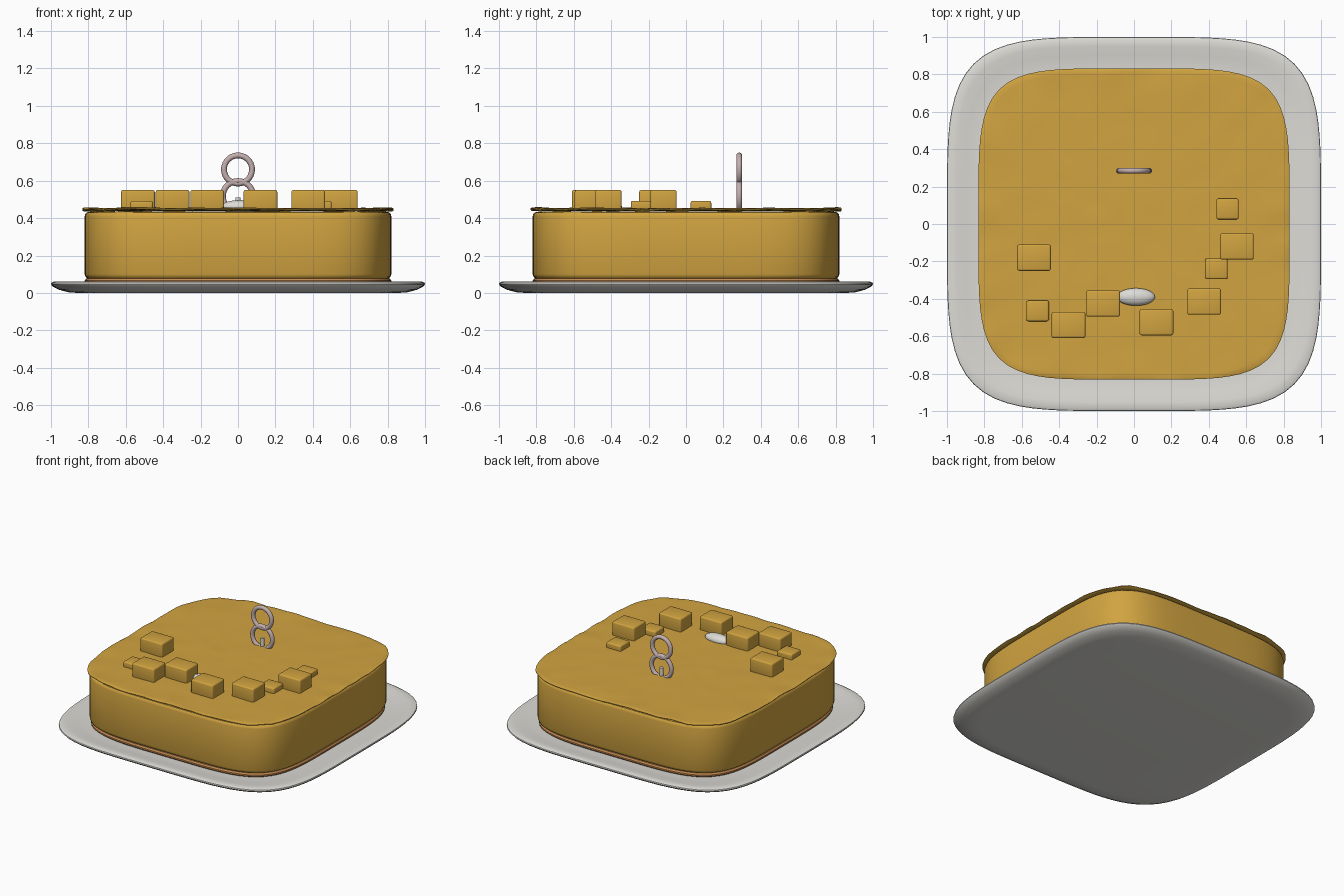
import bpy, bmesh, math
from mathutils import noise, Vector

if "Cube" in bpy.data.objects:
    bpy.data.objects.remove(bpy.data.objects["Cube"])

SIDES = 112


def material(name, color):
    m = bpy.data.materials.new(name)
    m.diffuse_color = (*color, 1)
    m.use_nodes = True
    m.node_tree.nodes["Principled BSDF"].inputs["Base Color"].default_value = m.diffuse_color
    return m


GOLD = material("golden frosting", (0.64, 0.37, 0.052))
CRUST = material("brown crust", (0.56, 0.26, 0.085))
WHITE = material("off white", (0.72, 0.71, 0.67))
PINK = material("pinkish grey", (0.55, 0.43, 0.42))


def finish(obj, name, mat, angle=35):
    obj.name = name
    obj.data.materials.clear()
    obj.data.materials.append(mat)
    bpy.ops.object.select_all(action='DESELECT')
    obj.select_set(True)
    bpy.context.view_layer.objects.active = obj
    bpy.ops.object.shade_smooth_by_angle(angle=math.radians(angle))
    return obj


def rounded_loft(name, profile, mat, power=4.5, wave=None):
    """Sweep a (half width, height) profile around a rounded square."""
    bm = bmesh.new()
    rings = []
    for r, z in profile:
        ring = []
        for i in range(SIDES):
            a = 2 * math.pi * i / SIDES
            c, s = math.cos(a), math.sin(a)
            k = r * (abs(c) ** power + abs(s) ** power) ** (-1 / power)
            dz = wave(k * c, k * s, r) if wave else 0
            ring.append(bm.verts.new((k * c, k * s, z + dz)))
        rings.append(ring)
    for lo, hi in zip(rings, rings[1:]):
        for i in range(SIDES):
            j = (i + 1) % SIDES
            bm.faces.new((lo[i], lo[j], hi[j], hi[i]))
    bm.faces.new(rings[0][::-1])
    bm.faces.new(rings[-1])
    bmesh.ops.recalc_face_normals(bm, faces=bm.faces)
    mesh = bpy.data.meshes.new(name)
    bm.to_mesh(mesh)
    bm.free()
    obj = bpy.data.objects.new(name, mesh)
    bpy.context.collection.objects.link(obj)
    return finish(obj, name, mat)


# Plate with a slightly raised rim
rounded_loft("plate", [(0.86, 0.0), (0.91, 0.004), (0.96, 0.018), (0.99, 0.034),
                       (1.0, 0.046), (0.998, 0.054), (0.985, 0.06), (0.95, 0.059),
                       (0.90, 0.051), (0.85, 0.045), (0.70, 0.043)], WHITE)

# Crust layer and cake body
rounded_loft("crust", [(0.79, 0.04), (0.81, 0.046), (0.82, 0.056),
                       (0.82, 0.066), (0.812, 0.076), (0.79, 0.08)], CRUST)
rounded_loft("cake_body", [(0.78, 0.07), (0.804, 0.076), (0.815, 0.085), (0.82, 0.1),
                           (0.82, 0.41), (0.817, 0.422), (0.81, 0.43), (0.78, 0.436)],
             GOLD, 4.8)


# Thin frosting sheet with a rippled, overhanging edge
def ripple(x, y, r):
    amp = 0.003 + 0.008 * max(0, (r - 0.72) / 0.11)
    return amp * noise.noise(Vector((x * 8, y * 8, 0.3)))


rounded_loft("frosting_sheet",
             [(0.70, 0.438), (0.80, 0.439), (0.825, 0.441), (0.832, 0.445), (0.832, 0.449),
              (0.822, 0.453)] + [(0.8 - 0.05 * i, 0.453) for i in range(16)] + [(0.01, 0.453)],
             GOLD, 4.8, ripple)


# Cake cubes scattered along the front
def cube(name, x, y, size, top):
    bpy.ops.mesh.primitive_cube_add(size=1, location=(x, y, (top + 0.44) / 2))
    obj = bpy.context.object
    obj.scale = (*size, top - 0.44)
    bpy.ops.object.transform_apply(location=False, scale=True)
    bevel = obj.modifiers.new("soft edges", 'BEVEL')
    bevel.width = 0.01
    bevel.segments = 3
    bpy.ops.object.modifier_apply(modifier=bevel.name)
    finish(obj, name, GOLD)


for i, (x, y) in enumerate([(-0.535, -0.18), (-0.35, -0.54), (-0.165, -0.425),
                            (0.12, -0.525), (0.375, -0.415), (0.55, -0.12)]):
    cube(f"large_cube_{i + 1}", x, y, (0.18, 0.14), 0.55)
for i, (x, y) in enumerate([(-0.515, -0.465), (0.44, -0.24), (0.5, 0.08)]):
    cube(f"small_cube_{i + 1}", x, y, (0.12, 0.11), 0.492)

# White almond-shaped piece
bpy.ops.mesh.primitive_uv_sphere_add(segments=32, ring_count=16, location=(0.01, -0.39, 0.46))
almond = bpy.context.object
almond.scale = (0.102, 0.047, 0.036)
bpy.ops.object.transform_apply(location=False, scale=True)
finish(almond, "almond", WHITE)

# Two stacked rings on a short peg
for name, z, radius in [("upper_ring", 0.66, 0.075), ("lower_ring", 0.517, 0.081)]:
    bpy.ops.mesh.primitive_torus_add(location=(0, 0.285, z), rotation=(math.pi / 2, 0, 0),
                                     major_radius=radius, minor_radius=0.0155,
                                     major_segments=40, minor_segments=12)
    finish(bpy.context.object, name, PINK)
bpy.ops.mesh.primitive_cylinder_add(vertices=16, radius=0.014, depth=0.075,
                                    location=(0, 0.285, 0.474))
finish(bpy.context.object, "ring_peg", WHITE)
